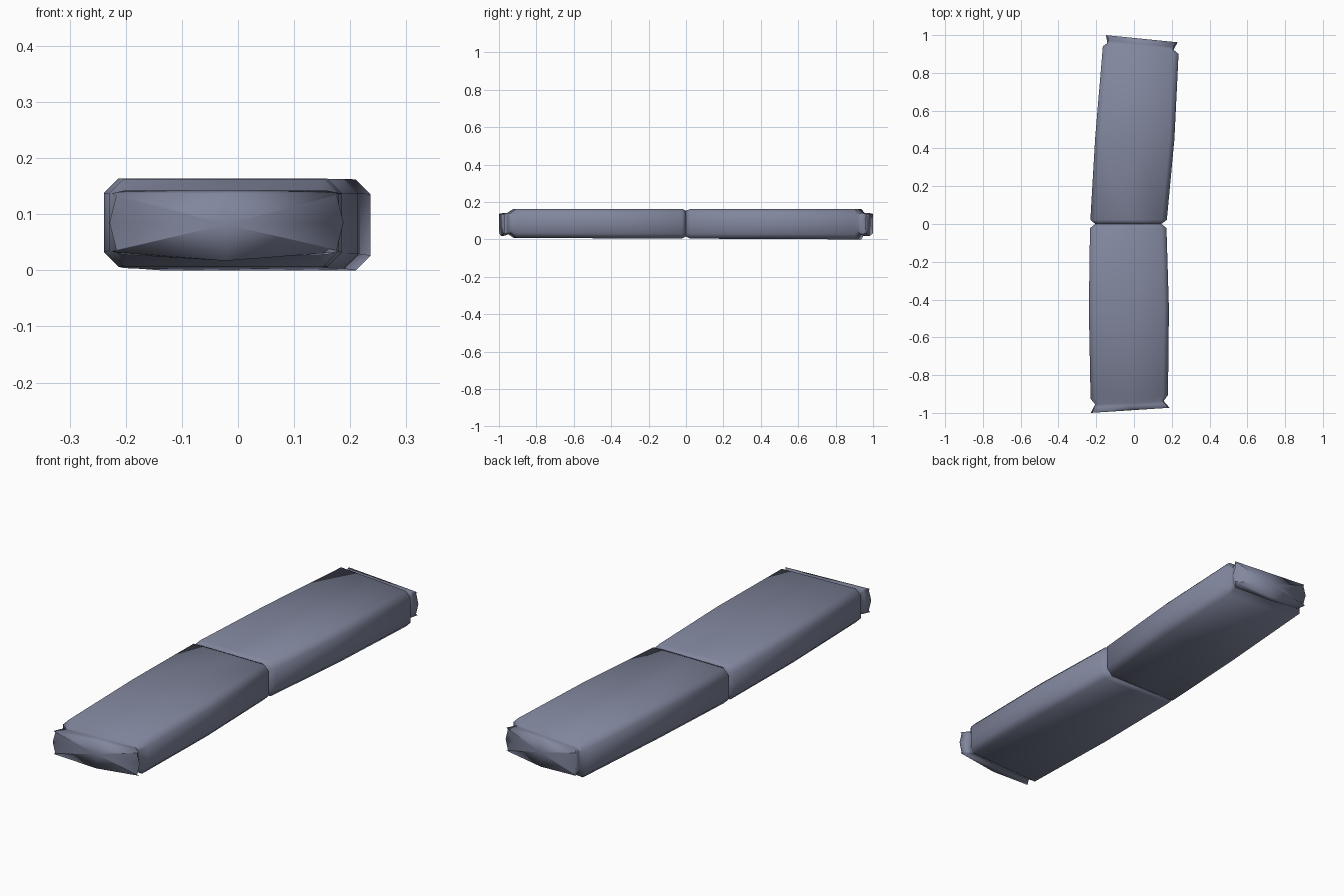
import bpy, bmesh

if "Cube" in bpy.data.objects:
    bpy.data.objects.remove(bpy.data.objects["Cube"])

mat = bpy.data.materials.new("slate")
mat.diffuse_color = (.22, .24, .34, 1)
mat.use_nodes = True
mat.node_tree.nodes["Principled BSDF"].inputs["Base Color"].default_value = mat.diffuse_color


def section(yl, yr, xl, xr, z0, z1, c, side, belly):
    """Chamfered rectangle; side = outward peak at mid height, belly = sag underneath."""
    zm, xm = (z0 + z1) / 2, (xl + xr) / 2
    pts = [(xl + c, z0), (xm, z0 - belly), (xr - c, z0), (xr - side, z0 + c), (xr, zm),
           (xr - side, z1 - c), (xr - c, z1), (xm, z1), (xl + c, z1),
           (xl + side, z1 - c), (xl, zm), (xl + side, z0 + c)]
    return [(x, yl + (yr - yl) * (x - xl) / (xr - xl), z) for x, z in pts]


def loft(name, rings):
    bm = bmesh.new()
    loops = [[bm.verts.new(p) for p in section(*r)] for r in rings]
    n = len(loops[0])
    for a, b in zip(loops, loops[1:]):
        for i in range(n):
            j = (i + 1) % n
            bm.faces.new((a[i], a[j], b[j], b[i]))
    bm.faces.new(loops[0])
    # outer end as a fan, so it shades like a soft cushion
    end = bm.faces.new(loops[-1])
    bmesh.ops.poke(bm, faces=[end])
    bmesh.ops.recalc_face_normals(bm, faces=bm.faces)
    mesh = bpy.data.meshes.new(name)
    bm.to_mesh(mesh)
    bm.free()
    mesh.materials.append(mat)
    ob = bpy.data.objects.new(name, mesh)
    bpy.context.collection.objects.link(ob)
    bpy.ops.object.select_all(action='DESELECT')
    ob.select_set(True)
    bpy.context.view_layer.objects.active = ob
    bpy.ops.object.shade_smooth_by_angle(angle=2.4)


# front half: seam groove, slightly bowed body, end groove, flared end cap
loft("front_board", [
    (0, 0, -.205, .145, .015, .153, .02, 0, 0),
    (-.022, -.022, -.233, .172, .005, .164, .026, 0, 0),
    (-.45, -.45, -.239, .185, .006, .164, .026, 0, 0),
    (-.925, -.905, -.230, .180, .009, .163, .026, 0, 0),
    (-.955, -.937, -.205, .157, .03, .142, .018, 0, 0),
    (-.972, -.952, -.215, .17, .028, .142, .012, .006, .006),
    (-1.0, -.973, -.229, .188, .033, .137, .004, .012, .016)])

# rear half, angled the other way
loft("rear_board", [
    (0, 0, -.205, .145, .015, .153, .02, 0, 0),
    (.022, .022, -.231, .174, .004, .163, .026, 0, 0),
    (.45, .45, -.206, .214, .003, .163, .026, 0, 0),
    (.94, .90, -.165, .236, 0, .162, .026, 0, 0),
    (.957, .922, -.143, .21, .03, .142, .018, 0, 0),
    (.972, .937, -.143, .217, .024, .142, .012, .006, .006),
    (1.0, .962, -.149, .231, .033, .137, .004, .012, .016)])
